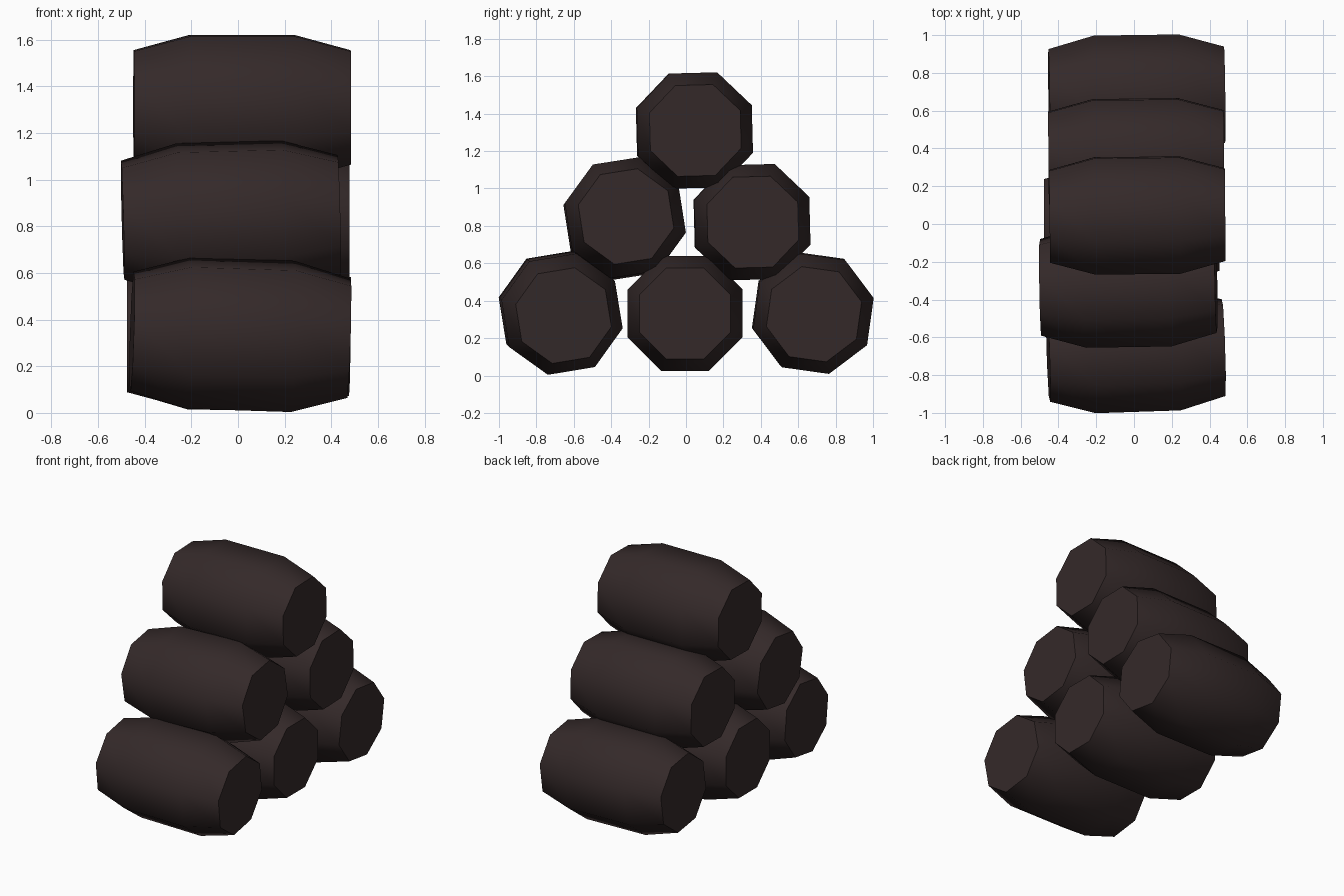
import bpy, math
from mathutils import Matrix, Vector

if "Cube" in bpy.data.objects:
    bpy.data.objects.remove(bpy.data.objects["Cube"])

wood = bpy.data.materials.new("dark brown")
wood.diffuse_color = (0.034, 0.022, 0.022, 1)
wood.use_nodes = True
wood.node_tree.nodes["Principled BSDF"].inputs["Base Color"].default_value = wood.diffuse_color

# barrel profile: (position along axis, radius)
PROFILE = [(-0.465, 0.263), (-0.225, 0.333), (0.225, 0.333), (0.465, 0.263)]
SIDES = 8


def barrel(name, centre, roll, pitch=0, yaw=0):
    verts, faces = [], []
    for x, r in PROFILE:
        for i in range(SIDES):
            a = 2 * math.pi * i / SIDES
            verts.append((x, r * math.cos(a), r * math.sin(a)))
    for k in range(len(PROFILE) - 1):
        for i in range(SIDES):
            j = (i + 1) % SIDES
            a, b = k * SIDES, (k + 1) * SIDES
            faces.append((a + j, a + i, b + i, b + j)[::-1])
    # end caps
    last = (len(PROFILE) - 1) * SIDES
    faces.append(tuple(reversed(range(SIDES))))
    faces.append(tuple(range(last, last + SIDES)))
    me = bpy.data.meshes.new(name)
    me.from_pydata(verts, [], faces)
    rot = [Matrix.Rotation(math.radians(d), 4, ax)
           for d, ax in ((yaw, 'Z'), (pitch, 'Y'), (roll, 'X'))]
    me.transform(Matrix.Translation(Vector(centre)) @ rot[0] @ rot[1] @ rot[2])
    me.materials.append(wood)
    ob = bpy.data.objects.new(name, me)
    bpy.context.collection.objects.link(ob)
    bpy.ops.object.select_all(action='DESELECT')
    ob.select_set(True)
    bpy.context.view_layer.objects.active = ob
    bpy.ops.object.mode_set(mode='EDIT')
    bpy.ops.mesh.select_all(action='SELECT')
    bpy.ops.mesh.normals_make_consistent(inside=False)
    bpy.ops.object.mode_set(mode='OBJECT')
    bpy.ops.object.shade_smooth_by_angle(angle=math.radians(60))


# bottom row
barrel("barrel_bottom_front", (0.01, -0.67, 0.335), 31.9, 1.8, 1.9)
barrel("barrel_bottom_middle", (-0.012, -0.005, 0.332), 22.5)
barrel("barrel_bottom_back", (0.015, 0.678, 0.334), 14.5, 0.8, 0.8)
# middle row
barrel("barrel_middle_front", (-0.03, -0.328, 0.838), 31.4, -1.5, 0.9)
barrel("barrel_middle_back", (0.012, 0.353, 0.82), 24, 0, 0.5)
# top
barrel("barrel_top", (0.018, 0.045, 1.31), 24, 0, 0.6)
